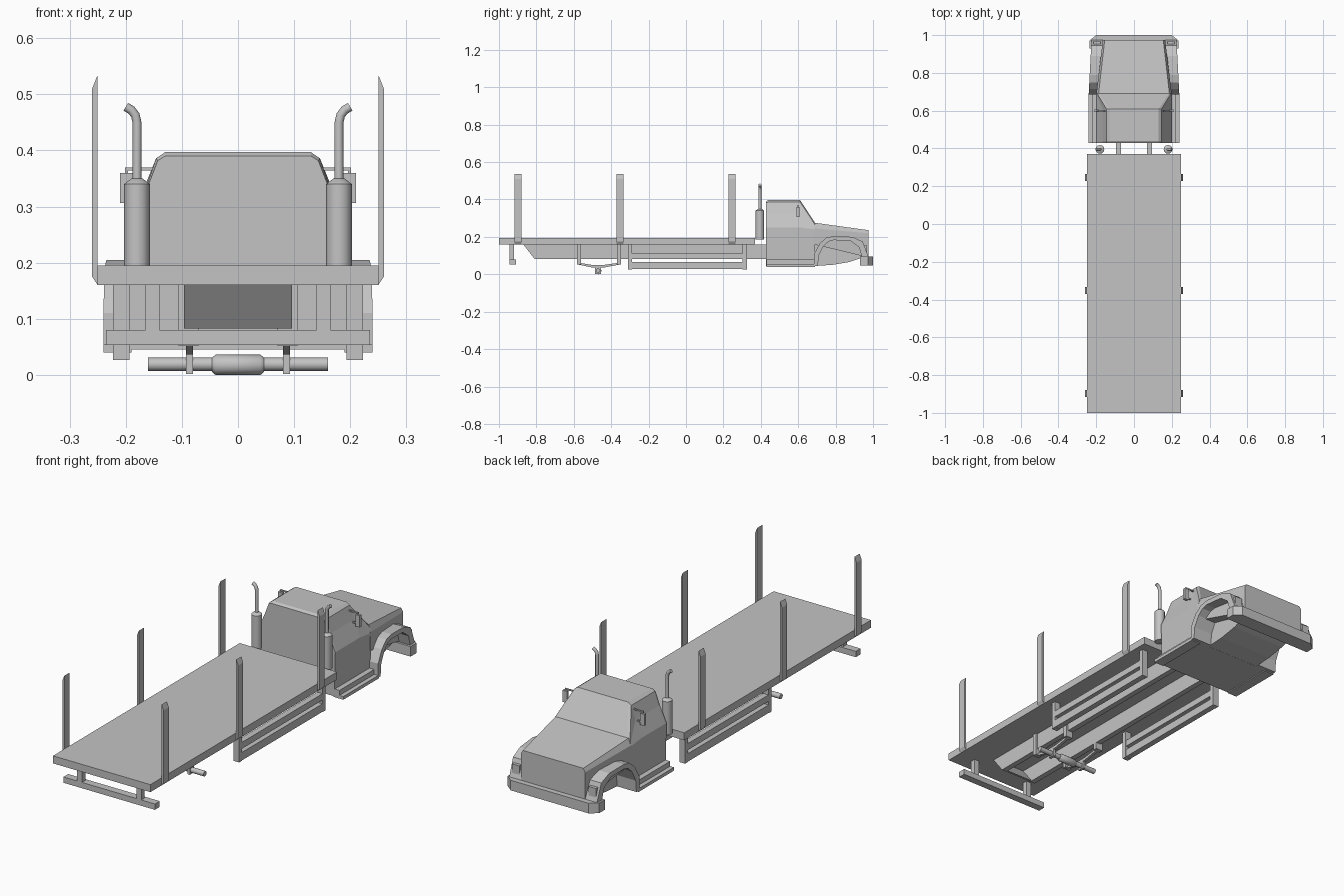
import bpy, bmesh, math
from mathutils import Vector

cube = bpy.data.objects.get("Cube")
if cube:
    bpy.data.objects.remove(cube, do_unlink=True)

GREY = (0.55, 0.55, 0.55, 1)
paint = bpy.data.materials.new("plain grey")
paint.use_nodes = True
paint.diffuse_color = GREY
paint.node_tree.nodes["Principled BSDF"].inputs["Base Color"].default_value = GREY


def finish(name, bm, smooth=False):
    bmesh.ops.recalc_face_normals(bm, faces=bm.faces)
    mesh = bpy.data.meshes.new(name)
    bm.to_mesh(mesh)
    bm.free()
    mesh.materials.append(paint)
    ob = bpy.data.objects.new(name, mesh)
    bpy.context.collection.objects.link(ob)
    if smooth:
        bpy.ops.object.select_all(action='DESELECT')
        ob.select_set(True)
        bpy.context.view_layer.objects.active = ob
        bpy.ops.object.shade_smooth_by_angle(angle=math.radians(40))
    return ob


def loft(name, rings, smooth=False):
    """Skin closed rings of points and cap both ends."""
    bm = bmesh.new()
    loops = [[bm.verts.new(p) for p in ring] for ring in rings]
    n = len(loops[0])
    for a, b in zip(loops, loops[1:]):
        for i in range(n):
            j = (i + 1) % n
            bm.faces.new((a[i], a[j], b[j], b[i]))
    bm.faces.new(loops[0])
    bm.faces.new(loops[-1])
    return finish(name, bm, smooth)


def box(name, x, y, z):
    return loft(name, [[(x[0], v, z[0]), (x[1], v, z[0]),
                        (x[1], v, z[1]), (x[0], v, z[1])] for v in y])


def side_profile(name, pts, x0, x1):
    """Extrude a y-z outline across x."""
    return loft(name, [[(x, y, z) for y, z in pts] for x in (x0, x1)])


def body(name, sections):
    """Loft mirrored half sections (x, z) placed along y."""
    return loft(name, [[(x, y, z) for x, z in half] +
                       [(-x, y, z) for x, z in reversed(half)]
                       for y, half in sections])


def tube(name, path, radii, sides=12):
    """Round tube through points in an x-z plane."""
    pts = [Vector(p) for p in path]
    across = Vector((0, 1, 0))
    rings = []
    for i, p in enumerate(pts):
        d = (pts[min(i + 1, len(pts) - 1)] - pts[max(i - 1, 0)]).normalized()
        u = d.cross(across)
        rings.append([p + radii[i] * (math.cos(t) * u + math.sin(t) * across)
                      for t in (2 * math.pi * k / sides for k in range(sides))])
    return loft(name, rings, True)


# Flat bed and chassis
box("flat_bed", (-0.25, 0.25), (-1, 0.37), (0.16, 0.195))
rail = [(-0.87, 0.16), (-0.81, 0.083), (0.45, 0.083), (0.45, 0.16)]
tail = [(-0.87, 0.16), (-0.81, 0.083), (-0.80, 0.083), (-0.86, 0.16)]
side_profile("chassis_tail_plate", tail, -0.07, 0.07)

# Rear bumper
box("rear_bumper", (-0.235, 0.235), (-0.945, -0.91), (0.053, 0.08))

# Rear axle
tube("rear_axle", [(-0.16, -0.47, 0.019), (0.16, -0.47, 0.019)], [0.012] * 2)
tube("axle_drum", [(x, -0.47, 0.018) for x in (-0.046, -0.04, 0.04, 0.046)],
     [0.013, 0.018, 0.018, 0.013])

# Cab
body("cab", [
    (0.428, [(0.195, 0.045), (0.2, 0.25), (0.165, 0.325), (0.143, 0.382), (0.13, 0.39)]),
    (0.44, [(0.195, 0.045), (0.2, 0.25), (0.167, 0.325), (0.146, 0.386), (0.13, 0.397)]),
    (0.61, [(0.195, 0.045), (0.2, 0.25), (0.167, 0.325), (0.146, 0.386), (0.13, 0.397)]),
    (0.69, [(0.195, 0.045), (0.2, 0.24), (0.198, 0.25), (0.195, 0.265), (0.185, 0.275)]),
])

# Hood and engine bay
body("hood", [
    (0.685, [(0.2, 0.16), (0.2, 0.245), (0.188, 0.276)]),
    (0.975, [(0.165, 0.09), (0.165, 0.22), (0.155, 0.236)]),
])
side_profile("engine_bay", [(0.68, 0.045), (0.78, 0.05), (0.87, 0.065), (0.96, 0.095),
                            (0.96, 0.19), (0.68, 0.2)], -0.14, 0.14)

# Front bumper with swept ends
plan = [(-0.235, 0.93), (0.235, 0.93), (0.235, 0.972), (0.2, 1.0), (-0.2, 1.0), (-0.235, 0.972)]
loft("front_bumper", [[(x, y, z) for x, y in plan] for z in (0.048, 0.095)])

arch_outer = [(0.685, 0.045), (0.685, 0.11), (0.715, 0.165), (0.75, 0.196), (0.79, 0.205),
              (0.89, 0.2), (0.945, 0.175), (0.975, 0.095)]
arch_inner = [(0.94, 0.095), (0.925, 0.145), (0.88, 0.178), (0.79, 0.183), (0.762, 0.175),
              (0.735, 0.15), (0.71, 0.1), (0.705, 0.045)]

for s, side in ((1, "left"), (-1, "right")):
    def sbox(name, x, y, z):
        box(f"{side}_{name}", sorted((s * x[0], s * x[1])), y, z)

    side_profile(f"{side}_chassis_rail", rail, s * 0.07, s * 0.096)
    sbox("bumper_post", (0.14, 0.165), (-0.945, -0.92), (0.078, 0.161))

    # Stakes with slanted ends
    for i, y in enumerate((-0.898, -0.352, 0.246)):
        outline = [(0.25, 0.16), (0.26, 0.175), (0.26, 0.51), (0.25, 0.535)]
        loft(f"{side}_stake_{i + 1}", [[(s * x, v, z) for x, z in outline]
                                       for v in (y - 0.019, y + 0.019)])

    # Side guards
    for i, y in enumerate((-0.31, 0.303)):
        sbox(f"guard_post_{i + 1}", (0.193, 0.223), (y, y + 0.022), (0.027, 0.161))
    sbox("guard_lower_bar", (0.194, 0.222), (-0.3, 0.315), (0.028, 0.065))
    sbox("guard_upper_bar", (0.194, 0.222), (-0.3, 0.315), (0.082, 0.112))

    # Spring and hangers
    for i, y in enumerate((-0.582, -0.368)):
        sbox(f"spring_hanger_{i + 1}", (0.07, 0.106), (y, y + 0.02), (0.052, 0.161))
    side_profile(f"{side}_leaf_spring", [
        (-0.58, 0.053), (-0.5, 0.036), (-0.44, 0.036), (-0.35, 0.053),
        (-0.35, 0.063), (-0.44, 0.05), (-0.5, 0.05), (-0.58, 0.063)], s * 0.08, s * 0.093)
    sbox("axle_clamp", (0.08, 0.093), (-0.486, -0.454), (0.002, 0.04))

    # Fender arch, headlight and steps
    arch = side_profile(f"{side}_fender", arch_outer + arch_inner, s * 0.14, s * 0.24)
    for v in arch.data.vertices:
        if abs(v.co.x) > 0.2:
            v.co.x -= s * 0.015 * (v.co.y - 0.685) / 0.29
    sbox("headlight", (0.178, 0.215), (0.945, 0.968), (0.105, 0.155))
    sbox("lower_step", (0.19, 0.24), (0.43, 0.69), (0.04, 0.055))
    sbox("upper_step", (0.19, 0.22), (0.43, 0.69), (0.055, 0.078))

    # Mirror
    sbox("mirror", (0.188, 0.21), (0.592, 0.606), (0.306, 0.36))
    sbox("mirror_arm", (0.14, 0.201), (0.596, 0.602), (0.364, 0.37))
    sbox("mirror_hook", (0.196, 0.201), (0.596, 0.602), (0.355, 0.37))
    sbox("mirror_lower_arm", (0.165, 0.192), (0.596, 0.602), (0.315, 0.321))

    # Exhaust stack
    tube(f"{side}_exhaust_muffler", [(s * 0.18, 0.395, z) for z in (0.185, 0.34, 0.35)],
         [0.023, 0.023, 0.01])
    tube(f"{side}_exhaust_pipe", [(s * x, 0.395, z) for x, z in (
        (0.18, 0.345), (0.18, 0.45), (0.183, 0.463), (0.19, 0.472), (0.2, 0.478))],
         [0.008] * 5)
